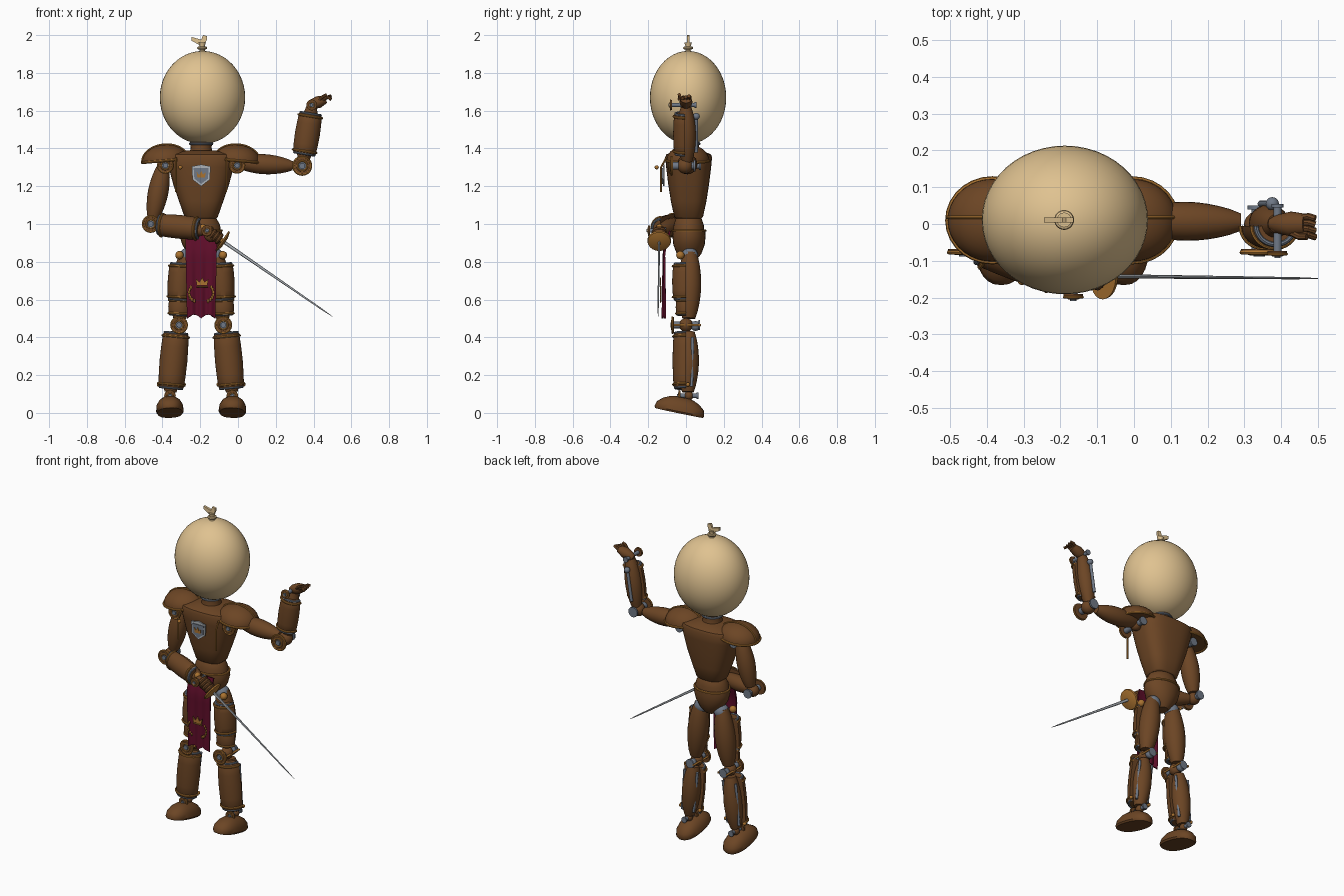
import bpy, bmesh
from math import pi, sin, cos, copysign
from mathutils import Vector, Matrix

if "Cube" in bpy.data.objects:
    bpy.data.objects.remove(bpy.data.objects["Cube"], do_unlink=True)


def colour(name, r, g, b):
    m = bpy.data.materials.new(name)
    m.use_nodes = True
    m.diffuse_color = (r, g, b, 1)
    m.node_tree.nodes["Principled BSDF"].inputs["Base Color"].default_value = (r, g, b, 1)
    return m


BROWN = colour("brown wood", .15, .06, .018)
GOLD = colour("brass", .40, .17, .03)
STEEL = colour("grey steel", .16, .19, .24)
SILVER = colour("bright steel", .42, .45, .48)
MAROON = colour("maroon cloth", .11, .004, .022)
CREAM = colour("cream rubber", .74, .54, .28)
AX = -.195  # body centre line
made = []


def finish(name, bm, mat):
    bmesh.ops.remove_doubles(bm, verts=bm.verts, dist=1e-5)
    bmesh.ops.recalc_face_normals(bm, faces=bm.faces)
    me = bpy.data.meshes.new(name)
    bm.to_mesh(me)
    bm.free()
    me.materials.append(mat)
    ob = bpy.data.objects.new(name, me)
    bpy.context.collection.objects.link(ob)
    made.append(ob)
    return ob


def frame(p, d):
    """Matrix at p with z along d and y close to the world y axis."""
    d = Vector(d).normalized()
    ref = Vector((0, 0, 1)) if abs(d.y) > .95 else Vector((0, 1, 0))
    y = (ref - d * ref.dot(d)).normalized()
    return Matrix.Translation(p) @ Matrix((y.cross(d), y, d)).transposed().to_4x4()


def loft(name, p, q, rings, mat, seg=24, power=2, half=False):
    """Skin rings (t, rx, ry) from p to q; half keeps only the front side."""
    p, q = Vector(p), Vector(q)
    m, length = frame(p, q - p), (q - p).length
    angles = [pi + pi * i / seg for i in range(seg + 1)] if half else [2 * pi * i / seg for i in range(seg)]
    bm, loops = bmesh.new(), []
    for ring in rings:
        t, rx, ry = ring[0], ring[1], ring[-1]
        loops.append([bm.verts.new(m @ Vector((
            rx * copysign(abs(cos(a)) ** (2 / power), cos(a)),
            ry * copysign(abs(sin(a)) ** (2 / power), sin(a)), t * length))) for a in angles])
    n = len(angles)
    for a, b in zip(loops, loops[1:]):
        for i in range(n):
            bm.faces.new((a[i], a[(i + 1) % n], b[(i + 1) % n], b[i]))
    for ring, loop in ((rings[0], loops[0]), (rings[-1], loops[-1])):
        if ring[1] > 1e-4:
            bm.faces.new(loop)
    return finish(name, bm, mat)


def ball(name, c, r, mat, seg=20):
    rx, ry, rz = r if isinstance(r, tuple) else (r, r, r)
    n, c, up = seg // 2, Vector(c), Vector((0, 0, rz))
    rings = [((1 - cos(pi * i / n)) / 2, rx * sin(pi * i / n), ry * sin(pi * i / n)) for i in range(n + 1)]
    return loft(name, c - up, c + up, rings, mat, seg)


def rod(name, p, q, r, mat, end=None, seg=14):
    return loft(name, p, q, [(0, r), (1, r if end is None else end)], mat, seg)


def spindle(name, p, q, r, mat=BROWN, ends=.55):
    rings = [(i / 10, r * (ends + (1 - ends) * sin(pi * i / 10) ** .8)) for i in range(11)]
    return loft(name, p, q, rings, mat)


def wire(name, pts, r, mat, closed=False):
    cu = bpy.data.curves.new(name, "CURVE")
    cu.dimensions, cu.bevel_depth, cu.bevel_resolution = "3D", r, 2
    cu.use_fill_caps = True
    sp = cu.splines.new("POLY")
    sp.points.add(len(pts) - 1)
    for pt, co in zip(sp.points, pts):
        pt.co = (*co, 1)
    sp.use_cyclic_u = closed
    cu.materials.append(mat)
    ob = bpy.data.objects.new(name, cu)
    bpy.context.collection.objects.link(ob)
    made.append(ob)


def hoop(name, p, d, rx, ry, r, mat, half=False):
    m, n = frame(p, d), 28
    span = pi if half else 2 * pi
    pts = [m @ Vector((rx * cos(pi + span * i / n), ry * sin(pi + span * i / n), 0)) for i in range(n + half)]
    wire(name, pts, r, mat, not half)


def plate(name, pts, y, thick, mat):
    bm = bmesh.new()
    face = bm.faces.new([bm.verts.new((x, y, z)) for x, z in pts])
    new = bmesh.ops.extrude_face_region(bm, geom=[face])["geom"]
    bmesh.ops.translate(bm, vec=(0, thick, 0), verts=[v for v in new if isinstance(v, bmesh.types.BMVert)])
    return finish(name, bm, mat)


def crown(name, x, z, w, h, y):
    shape = [(-1, 0), (1, 0), (1.2, 1), (.5, .5), (0, 1.2), (-.5, .5), (-1.2, 1)]
    plate(name, [(x + a * w, z + b * h) for a, b in shape], y, .006, GOLD)


def joint(name, c, r, front, back):
    """Pivot running front to back, with a layered medallion on the front."""
    c = Vector(c)
    at = lambda y: c + Vector((0, y, 0))
    ball(name + "_ball", c, r * .8, BROWN)
    rod(name + "_axle", at(-front), at(back), r * .4, STEEL)
    rod(name + "_disc", at(-front), at(.012 - front), r * .95, BROWN, seg=24)
    hoop(name + "_rim", at(.003 - front), (0, 1, 0), r * .9, r * .9, r * .12, GOLD)
    hoop(name + "_inner_rim", at(-front), (0, 1, 0), r * .5, r * .5, r * .1, GOLD)
    rod(name + "_boss", at(-front - .008), at(.01 - front), r * .3, STEEL)
    rod(name + "_back_disc", at(back - .01), at(back), r * .6, STEEL)


def armour(name, p, q, rx, ry):
    """Front half barrel with steel lips and brass bands."""
    p, q = Vector(p), Vector(q)
    shape = [(0, .86), (.04, .97), (.25, 1.02), (.5, 1.05), (.75, 1.02), (.96, .97), (1, .86)]
    loft(name, p, q, [(t, k * rx, k * ry) for t, k in shape], BROWN, half=True)
    for i, t in enumerate((.07, .93)):
        hoop(f"{name}_band_{i}", p.lerp(q, t), q - p, rx, ry, .006, GOLD, half=True)
    for i, t in enumerate((.01, .99)):
        hoop(f"{name}_lip_{i}", p.lerp(q, t), q - p, rx * .84, ry * .84, .007, STEEL, half=True)


# Balloon head and knot
ball("balloon_head", (-.188, .011, 1.67), (.226, .202, .246), CREAM, 48)
loft("balloon_knot", (-.19, .011, 1.9), (-.19, .011, 1.96), [(0, .03), (.3, .014), (.7, .014), (1, .02)], CREAM)
hoop("knot_ring", (-.19, .011, 1.932), (0, 0, 1), .019, .019, .008, CREAM)
plate("knot_flare", [(-.2, 1.945), (-.245, 1.97), (-.245, 1.99), (-.21, 1.98), (-.195, 1.975), (-.185, 2),
                     (-.165, 1.995), (-.165, 1.975), (-.18, 1.945)], .004, .014, CREAM)

# Torso, neck and pelvis
loft("neck", (AX, .012, 1.37), (AX, .012, 1.45), [(0, .065), (.4, .055), (1, .06)], BROWN)
hoop("neck_ring", (AX, .012, 1.425), (0, 0, 1), .058, .058, .007, STEEL)
loft("torso", (AX, .014, 1.03), (AX, .014, 1.39),
     [(0, .08, .068), (.02, .088, .076), (.25, .117, .094), (.5, .148, .108), (.75, .172, .119),
      (.9, .187, .124), (.94, .18, .118), (1, .075, .07)], BROWN, 40, 2.8)
loft("waist", (AX, .014, .95), (AX, .014, 1.04), [(0, .105, .083), (.5, .1, .08), (.9, .08, .068), (1, .07, .06)], BROWN)
loft("pelvis", (AX, .016, .81), (AX, .016, .97),
     [(0, .035, .04), (.2, .07, .065), (.5, .1, .083), (.8, .114, .088), (1, .108, .085)], BROWN)
hoop("belt", (AX, .016, .965), (0, 0, 1), .109, .087, .006, GOLD)

# Chest shield and trim
plate("shield", [(AX - .05, 1.305), (AX, 1.315), (AX + .05, 1.305), (AX + .046, 1.235), (AX, 1.2), (AX - .046, 1.235)], -.122, .009, SILVER)
plate("shield_field", [(AX - .04, 1.297), (AX + .04, 1.297), (AX + .036, 1.24), (AX, 1.212), (AX - .036, 1.24)], -.126, .006, STEEL)
crown("shield_crown", AX, 1.245, .02, .03, -.13)
for side, s in (("right", -1), ("left", 1)):
    x = AX + s * .133
    wire(side + "_chest_strip", [(x, -.105, 1.35), (x, -.132, 1.3), (x, -.132, 1.17)], .005, GOLD)
ball("chest_stud", (AX - .11, -.155, 1.3), .011, GOLD)

# Tabard with soft folds and a scalloped hem
bm = bmesh.new()
bmesh.ops.create_grid(bm, x_segments=24, y_segments=14, size=.5)
for v in bm.verts:
    u, t = v.co.x, .5 - v.co.y
    hem = .5 + .02 * abs(sin(u * pi * 2))
    v.co = (AX + u * (.17 - .02 * t), -.09 - .032 * min(1, t * 4) - .007 * t * cos(u * pi * 6), .965 + (hem - .965) * t)
tabard = finish("tabard", bm, MAROON)
tabard.modifiers.new("thickness", "SOLIDIFY").thickness = .01
crown("tabard_crown", AX + .005, .675, .028, .035, -.138)
wire("crown_base", [(AX - .025, -.134, .668), (AX + .035, -.134, .668)], .004, GOLD)
for s in (-1, 1):
    for i in range(7):
        a = -1.2 + i * .32
        ball(f"laurel_leaf_{s}_{i}", (AX + s * (.02 + .045 * cos(a)), -.134, .635 + .045 * sin(a)),
             (.007, .004, .011), GOLD, 8)

# Legs and shoulder pads, mirrored about the centre line
for side, s in (("right", -1), ("left", 1)):
    P = lambda off, y, z: Vector((AX + s * off, y, z))
    ball(side + "_hip", P(.07, .02, .83), .045, STEEL)
    ball(side + "_hip_stud", P(.115, -.03, .835), .022, GOLD)
    spindle(side + "_thigh", P(.075, .022, .85), P(.115, .015, .5), .062)
    armour(side + "_thigh_plate", P(.105, .0, .79), P(.115, .0, .6), .064, .07)
    armour(side + "_lower_thigh_plate", P(.112, .0, .6), P(.115, .0, .52), .058, .052)
    joint(side + "_knee", P(.117, 0, .465), .046, .075, .075)
    ball(side + "_knee_back_stud", P(.117, .05, .46), .026, STEEL)
    spindle(side + "_shin", P(.13, .015, .43), P(.163, .01, .11), .056)
    armour(side + "_shin_plate", P(.133, .0, .425), P(.16, .0, .13), .07, .068)
    for e in (-1, 1):
        rod(f"{side}_shin_piston_{e}", P(.135 + e * .045, .035, .4), P(.16 + e * .04, .03, .14), .008, STEEL)
        ball(f"{side}_shin_stud_{e}", P(.158 + e * .066, .01, .15), .011, GOLD)
        rod(f"{side}_hoop_pin_{e}", P(.117 + e * .03, -.07, .465), P(.117 + e * .03, .08, .465), .006, GOLD)
    joint(side + "_ankle", P(.165, .015, .09), .03, .055, .05)
    loft(side + "_foot", P(.165, -.037, 0), P(.168, -.02, .082),
         [(0, .066, .13), (.12, .073, .134), (.45, .07, .127), (.75, .056, .098), (.95, .035, .06), (1, .02, .04)],
         BROWN, 28, 2.4)
    # Pad dome, brass rim and ridge
    m = frame(P(.19, .01, 1.335), (s * .09, 0, 1))
    up = m.to_3x3() @ Vector((0, 0, .085))
    dome = [(sin(a), .122 * cos(a), .113 * cos(a)) for a in (i * pi / 16 for i in range(9))]
    loft(side + "_shoulder_pad", m.translation, m.translation + up, dome, BROWN, 36)
    hoop(side + "_pad_rim", m.translation, up, .122, .113, .007, GOLD)
    wire(side + "_pad_ridge", [m @ Vector((.123 * cos(i * pi / 20), .008, .087 * sin(i * pi / 20))) for i in range(21)], .005, GOLD)
    joint(side + "_shoulder", P(.19, .01, 1.31), .043, .1, .07)

# Right arm, bent across the waist
spindle("right_upper_arm", (-.395, .005, 1.31), (-.45, -.005, 1.03), .054)
joint("right_elbow", (-.462, -.015, 1), .046, .065, .06)
spindle("right_forearm", (-.45, -.03, 1), (-.18, -.135, .965), .048)
armour("right_forearm_plate", (-.415, -.06, .995), (-.205, -.135, .975), .06, .056)
joint("right_wrist", (-.165, -.15, .965), .028, .052, .045)

# Right fist, sword and guard
tip, hilt = Vector((.5, -.148, .51)), Vector((-.075, -.142, .905))
along = (tip - hilt).normalized()
ball("right_palm", (-.14, -.135, .94), (.04, .035, .036), BROWN)
for i in range(4):
    c = hilt - along * (.03 + .021 * i)
    hoop(f"right_finger_{i}", c, along, .022, .028, .011, BROWN)
rod("sword_grip", hilt - along * .13, hilt, .012, GOLD)
ball("sword_pommel", hilt - along * .135, .018, GOLD)
loft("sword_guard", hilt - along * .012, hilt + along * .006, [(0, .063), (.5, .06), (1, .03)], GOLD, 32)
loft("sword_blade", hilt, tip, [(0, .009, .006), (.9, .004, .003), (1, .001, .001)], SILVER, 8)

# Left arm, raised
spindle("left_upper_arm", (-.01, .01, 1.325), (.29, .005, 1.308), .053, ends=.45)
joint("left_elbow", (.34, -.005, 1.308), .052, .075, .055)
spindle("left_forearm", (.345, .005, 1.33), (.39, 0, 1.62), .05)
armour("left_forearm_plate", (.35, -.005, 1.37), (.385, -.005, 1.585), .063, .06)
rod("left_forearm_piston", (.345, .055, 1.38), (.375, .055, 1.57), .009, STEEL)
ball("left_piston_cap", (.376, .055, 1.57), .018, STEEL)
joint("left_wrist", (.39, -.005, 1.63), .028, .08, .06)
loft("left_palm", (.37, 0, 1.625), (.465, 0, 1.66), [(0, .015), (.2, .027, .025), (.6, .032, .034), (1, .02, .028)], BROWN)
for i in range(4):
    y = -.03 + i * .017
    wire(f"left_finger_{i}", [(.445, y * .8, 1.655), (.475, y, 1.672), (.493, y - .006, 1.66 + .006 * i)], .009, BROWN)
wire("left_thumb", [(.42, -.02, 1.65), (.45, -.035, 1.675), (.47, -.035, 1.685)], .009, BROWN)

# Turn curves into meshes and smooth all but the sharp edges
bpy.ops.object.select_all(action="DESELECT")
for ob in made:
    ob.select_set(True)
bpy.context.view_layer.objects.active = next(o for o in made if o.type == "CURVE")
bpy.ops.object.convert(target="MESH")
bpy.ops.object.shade_smooth_by_angle(angle=.7)
